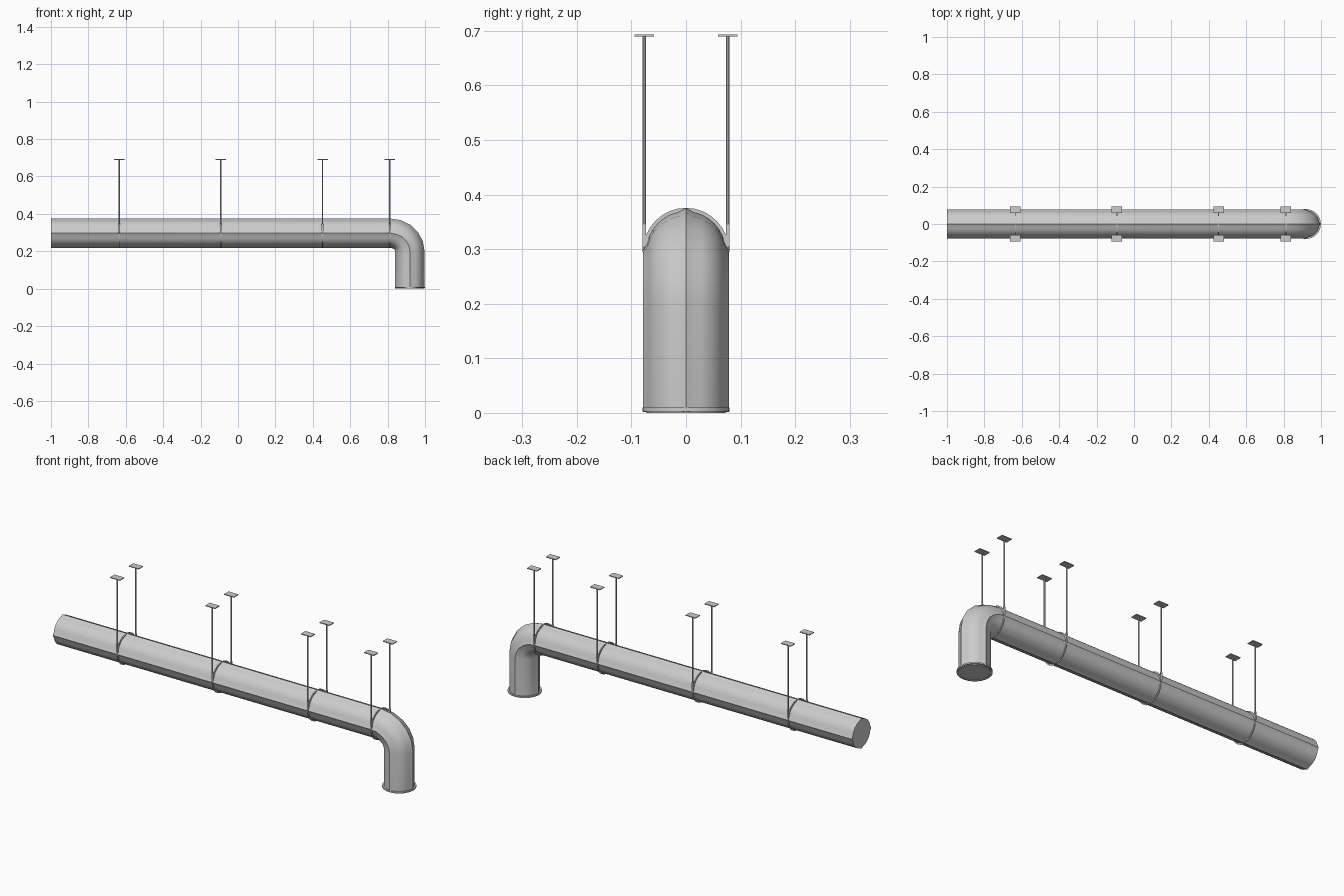
import bpy, bmesh, math
from mathutils import Vector

if "Cube" in bpy.data.objects:
    bpy.data.objects.remove(bpy.data.objects["Cube"])

R, CUSP = 0.0722, 0.0785       # duct radius and height of the four seams
ZC, XD = 0.297, 0.919          # run height and drop position


def finish(name, bm, smooth=True):
    bmesh.ops.recalc_face_normals(bm, faces=bm.faces)
    me = bpy.data.meshes.new(name)
    bm.to_mesh(me)
    bm.free()
    ob = bpy.data.objects.new(name, me)
    bpy.context.collection.objects.link(ob)
    if smooth:
        bpy.context.view_layer.objects.active = ob
        ob.select_set(True)
        bpy.ops.object.shade_smooth_by_angle(angle=math.radians(35))
        ob.select_set(False)
    return ob


def ring_band(name, r_in, r_out, width, loc, axis):
    """Rectangular-section ring around the x or z axis."""
    bm = bmesh.new()
    n, loops = 32, []
    for i in range(n):
        a = 2 * math.pi * i / n
        loop = []
        for r, h in ((r_in, -1), (r_out, -1), (r_out, 1), (r_in, 1)):
            u, v, w = r * math.cos(a), r * math.sin(a), h * width / 2
            p = (w, u, v) if axis == 'x' else (u, v, w)
            loop.append(bm.verts.new(Vector(p) + Vector(loc)))
        loops.append(loop)
    for i in range(n):
        p, q = loops[i], loops[(i + 1) % n]
        for j in range(4):
            k = (j + 1) % 4
            bm.faces.new((p[j], p[k], q[k], q[j]))
    return finish(name, bm)


def box(name, loc, size):
    bm = bmesh.new()
    bmesh.ops.create_cube(bm, size=1)
    bmesh.ops.scale(bm, vec=size, verts=bm.verts)
    bmesh.ops.translate(bm, vec=loc, verts=bm.verts)
    return finish(name, bm, False)


def rod(name, x, y, z0, z1, r):
    bm = bmesh.new()
    bmesh.ops.create_cone(bm, cap_ends=True, segments=8, radius1=r,
                          radius2=r, depth=z1 - z0)
    bmesh.ops.translate(bm, vec=(x, y, (z0 + z1) / 2), verts=bm.verts)
    return finish(name, bm)


# Duct: seamed round section swept along the run, elbow and drop
stations = [(-1.0, ZC, 0.0)]
ex, ez, steps = 0.107, 0.097, 5
for i in range(steps + 1):
    t = math.pi / 2 * i / steps
    stations.append((XD - ex + ex * math.sin(t), ZC - ez + ez * math.cos(t), t))
stations.append((XD, 0.002, math.pi / 2))
bm = bmesh.new()
rings = []
for x, z, t in stations:
    ring = []
    for i in range(32):
        a = 2 * math.pi * i / 32
        r = CUSP if i % 8 == 0 else R
        up = r * math.sin(a)
        ring.append(bm.verts.new((x + up * math.sin(t), r * math.cos(a),
                                  z + up * math.cos(t))))
    rings.append(ring)
for p, q in zip(rings, rings[1:]):
    for i in range(32):
        j = (i + 1) % 32
        bm.faces.new((p[i], p[j], q[j], q[i]))
bm.faces.new(rings[0])
bm.faces.new(rings[-1])
finish("duct", bm)

# Outlet flange at the bottom of the drop
ring_band("outlet_flange", 0.070, 0.0800, 0.007, (XD, 0, 0.0065), 'z')
ring_band("outlet_lip", 0.068, 0.0725, 0.005, (XD, 0, 0.0025), 'z')

# Hangers: clamp ring, paired rods, lugs and ceiling plates
for n, x in enumerate((-0.635, -0.092, 0.452, 0.812), 1):
    ring_band(f"clamp_{n}", 0.071, 0.0785, 0.005, (x, 0, ZC), 'x')
    for side, y in (("front", -0.0765), ("back", 0.0765)):
        rod(f"hanger_rod_{side}_{n}", x, y, 0.295, 0.691, 0.0035)
        box(f"clamp_lug_{side}_{n}", (x, y, 0.325), (0.009, 0.006, 0.04))
        box(f"ceiling_plate_{side}_{n}", (x, y, 0.691), (0.056, 0.036, 0.004))
